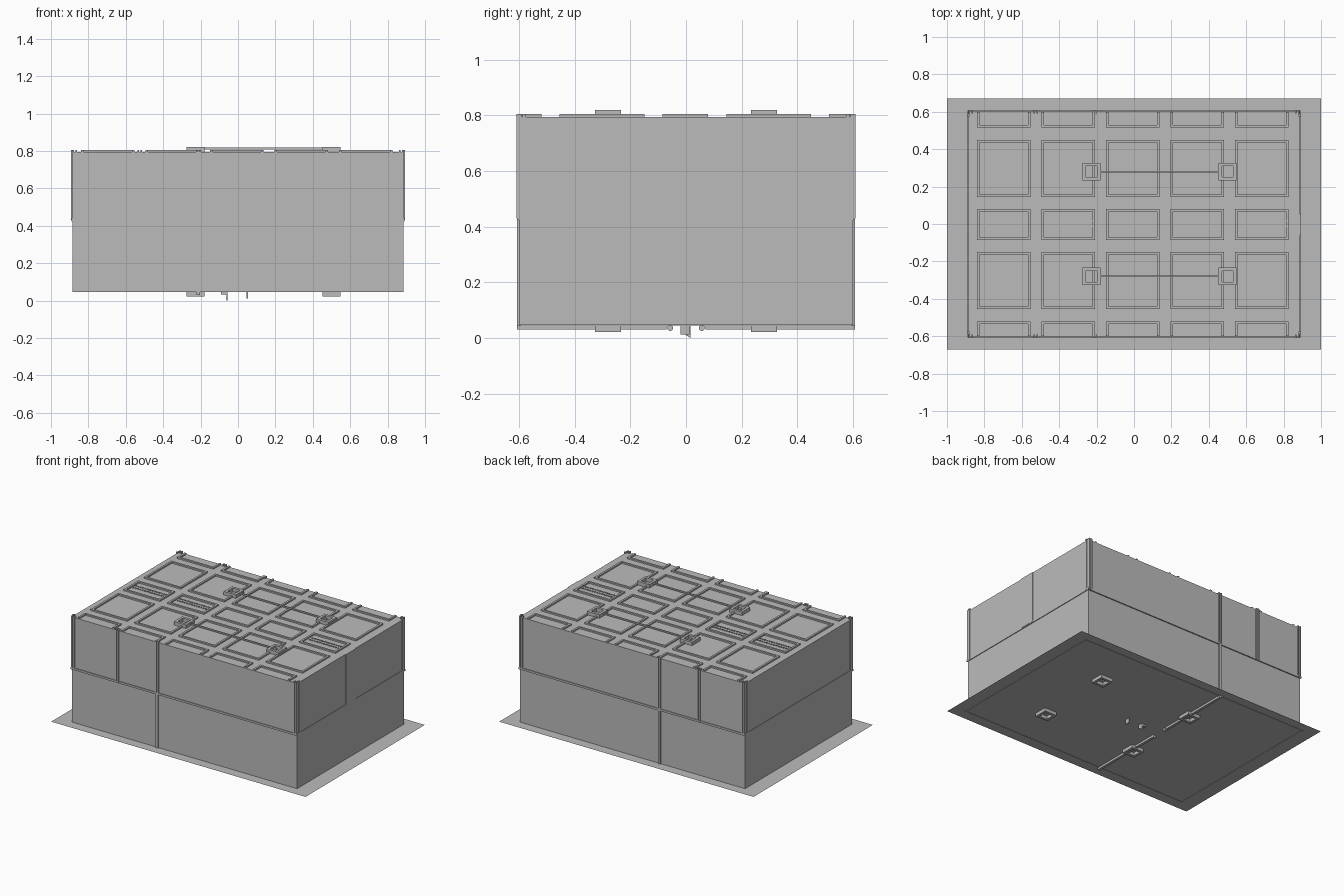
import bpy, bmesh
from mathutils import Matrix, Vector

if "Cube" in bpy.data.objects:
    bpy.data.objects.remove(bpy.data.objects["Cube"])

grey = bpy.data.materials.new("light_grey")
grey.diffuse_color = (0.5, 0.5, 0.5, 1)
grey.use_nodes = True
grey.node_tree.nodes["Principled BSDF"].inputs["Base Color"].default_value = grey.diffuse_color


def add_box(bm, x0, x1, y0, y1, z0, z1):
    m = Matrix.Translation(((x0 + x1) / 2, (y0 + y1) / 2, (z0 + z1) / 2))
    m = m @ Matrix.Diagonal((x1 - x0, y1 - y0, z1 - z0, 1))
    bmesh.ops.create_cube(bm, size=1, matrix=m)


def add_frame(bm, x0, x1, y0, y1, z0, z1, w, front=True, back=True):
    """Rectangular rim; the front or back side can be left open."""
    add_box(bm, x0, x0 + w, y0, y1, z0, z1)
    add_box(bm, x1 - w, x1, y0, y1, z0, z1)
    if front:
        add_box(bm, x0 + w, x1 - w, y0, y0 + w, z0, z1)
    if back:
        add_box(bm, x0 + w, x1 - w, y1 - w, y1, z0, z1)


def finish(name, bm):
    me = bpy.data.meshes.new(name)
    bm.to_mesh(me)
    bm.free()
    me.materials.append(grey)
    ob = bpy.data.objects.new(name, me)
    bpy.context.collection.objects.link(ob)
    return ob


X, Y, FLOOR, SEAM, TOP = 0.885, 0.6, 0.045, 0.43, 0.795

# flat flange sheet around the base
bm = bmesh.new()
bm.faces.new([bm.verts.new(v) for v in
              ((-1, -.67, FLOOR), (1, -.67, FLOOR), (1, .67, FLOOR), (-1, .67, FLOOR))])
finish("base_sheet", bm)

# thin rim under the sheet
bm = bmesh.new()
add_frame(bm, -.91, .91, -.605, .605, FLOOR - .003, FLOOR - .0005, .014)
finish("base_rim", bm)

# lower and upper body
bm = bmesh.new()
add_box(bm, -X, X, -Y, Y, FLOOR + .001, SEAM)
finish("lower_body", bm)
bm = bmesh.new()
add_box(bm, -X - .002, X + .002, -Y - .003, Y + .003, SEAM, TOP)
finish("upper_body", bm)

# seam lip
bm = bmesh.new()
add_frame(bm, -X - .005, X + .005, -Y - .008, Y + .008, SEAM - .006, SEAM + .008, .02)
finish("seam_lip", bm)

# upright strips on front and back, upper half only
bm = bmesh.new()
for s in (-1, 1):
    for cx in (-.873, -.525, -.212, .873):
        for d in (-.008, .008):
            ys = sorted((s * (Y - .01), s * (Y + .01)))
            add_box(bm, cx + d - .005, cx + d + .005, *ys, SEAM, TOP + .01)
    # corner strips on the ends
    for e in (-1, 1):
        xs = sorted((e * (X - .005), e * (X + .007)))
        ys = sorted((s * (Y - .024), s * (Y - .012)))
        add_box(bm, *xs, *ys, SEAM, TOP + .01)
finish("upright_strips", bm)

# raised panel on the right end
bm = bmesh.new()
add_box(bm, X - .002, X + .007, -.06, .05, SEAM, TOP)
finish("end_panel", bm)

# raised rims on the lid: five columns, edge rows open at the outside
bm = bmesh.new()
rows = ((-.6, -.52, False, True), (-.455, -.15, True, True), (-.085, .08, True, True),
        (.145, .45, True, True), (.515, .6, True, False))
for i in range(5):
    x0 = -.84 + .345 * i
    for y0, y1, f, b in rows:
        add_frame(bm, x0, x0 + .287, y0, y1, TOP - .002, TOP + .01, .014, f, b)
finish("lid_rims", bm)

# rows of tiny studs along the lid centre line
bm = bmesh.new()
for x0 in (-.82, -.47, .57):
    for i in range(14):
        for y in (-.012, .018):
            add_box(bm, x0 + i * .0185, x0 + i * .0185 + .009, y - .004, y + .004,
                    TOP - .002, TOP + .005)
finish("lid_studs", bm)

# square lifting rings above and below
bm = bmesh.new()
for cx in (-.228, .5):
    for cy in (-.28, .28):
        for z0, z1 in ((TOP - .002, .82), (.022, FLOOR)):
            add_frame(bm, cx - .048, cx + .048, cy - .047, cy + .047, z0, z1, .018)
finish("lifting_rings", bm)

# rods joining the lid rings
bm = bmesh.new()
for cy in (-.28, .28):
    add_box(bm, -.18, .452, cy - .004, cy + .004, .808, .818)
finish("lid_rods", bm)

# strap running around the body
bm = bmesh.new()
SX0, SX1 = -.222, -.204
for s in (-1, 1):
    add_box(bm, SX0, SX1, *sorted((s * (Y - .005), s * (Y + .008))), .03, SEAM + .01)
    add_box(bm, SX0, SX1, *sorted((s * .07, s * (Y + .008))), .03, FLOOR)
finish("body_strap", bm)

# strap end pins
bm = bmesh.new()
for y in (-.057, .057):
    m = Matrix.Translation((-.213, y, .036)) @ Matrix.Rotation(1.5708, 4, 'Y')
    bmesh.ops.create_cone(bm, cap_ends=True, segments=12, radius1=.011, radius2=.011,
                          depth=.02, matrix=m)
finish("strap_pins", bm)

# small latch below the middle: wedge and two thin tabs
bm = bmesh.new()
prof = ((-.02, FLOOR), (.016, FLOOR), (.016, 0), (-.02, .022))
face = bm.faces.new([bm.verts.new((-.062, y, z)) for y, z in prof])
ext = bmesh.ops.extrude_face_region(bm, geom=[face])
bmesh.ops.translate(bm, vec=Vector((.007, 0, 0)),
                    verts=[g for g in ext["geom"] if isinstance(g, bmesh.types.BMVert)])
add_box(bm, -.09, -.055, -.02, .01, .033, FLOOR)
add_box(bm, .046, .053, -.02, .012, .012, FLOOR)
bmesh.ops.recalc_face_normals(bm, faces=bm.faces)
finish("bottom_latch", bm)
